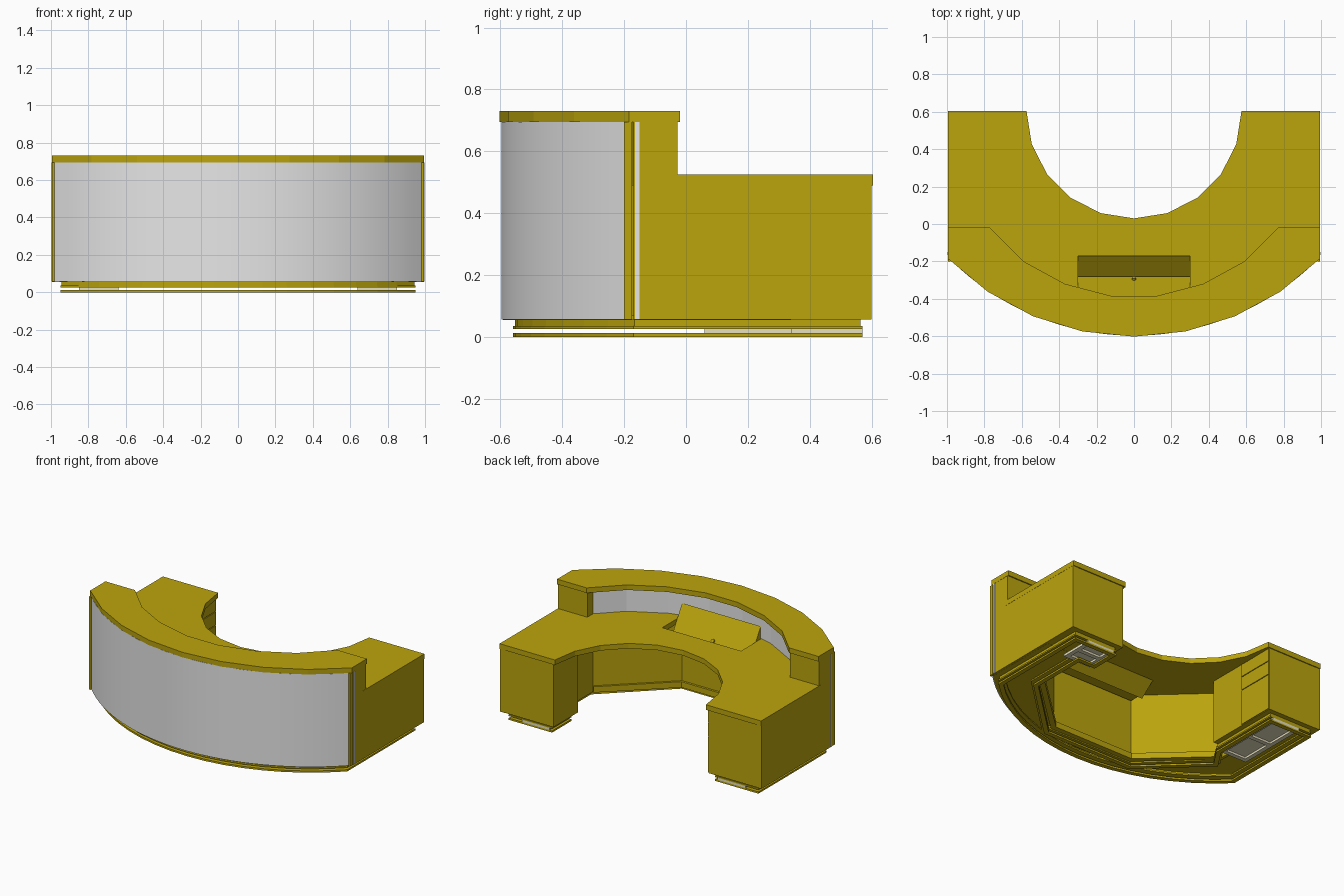
import bpy, bmesh, math
from mathutils import Vector

if "Cube" in bpy.data.objects:
    bpy.data.objects.remove(bpy.data.objects["Cube"])

def material(name, rgb):
    m = bpy.data.materials.new(name)
    m.diffuse_color = (*rgb, 1)
    m.use_nodes = True
    m.node_tree.nodes["Principled BSDF"].inputs["Base Color"].default_value = m.diffuse_color
    return m

YELLOW = material("mustard", (0.50, 0.375, 0.004))
GREY = material("light_grey", (0.83, 0.83, 0.83))
CREAM = material("cream", (0.82, 0.77, 0.53))

def finish(name, bm, mat):
    bmesh.ops.recalc_face_normals(bm, faces=bm.faces)
    me = bpy.data.meshes.new(name)
    bm.to_mesh(me)
    bm.free()
    me.materials.append(mat)
    ob = bpy.data.objects.new(name, me)
    bpy.context.collection.objects.link(ob)
    return ob

def extrude(name, pts, vec, mat):
    """Closed 3D outline pushed along a vector."""
    bm = bmesh.new()
    f = bm.faces.new([bm.verts.new(p) for p in pts])
    r = bmesh.ops.extrude_face_region(bm, geom=[f])
    bmesh.ops.translate(bm, vec=vec, verts=[v for v in r["geom"] if isinstance(v, bmesh.types.BMVert)])
    return finish(name, bm, mat)

def prism(name, pts, z0, z1, mat):
    return extrude(name, [(x, y, z0) for x, y in pts], (0, 0, z1 - z0), mat)

def box(name, x0, x1, y0, y1, z0, z1, mat):
    return prism(name, [(x0, y0), (x1, y0), (x1, y1), (x0, y1)], z0, z1, mat)

def offset(path, d, closed=False):
    """Mitred sideways offset of a 2D path."""
    out, n = [], len(path)
    for i, p in enumerate(path):
        a = path[i - 1] if (i or closed) else None
        b = path[(i + 1) % n] if (i < n - 1 or closed) else None
        p = Vector(p)
        ns = [Vector((-t.y, t.x)).normalized() for t in
              ([p - Vector(a)] if a else []) + ([Vector(b) - p] if b else [])]
        m = sum(ns, Vector((0, 0))).normalized()
        out.append(tuple(p + m * d / max(m.dot(ns[0]), 0.4)))
    return out

def strip(name, path, width, z0, z1, mat):
    return prism(name, list(path) + offset(path, width)[::-1], z0, z1, mat)

def ring(name, path, width, z0, z1, mat):
    """Closed band following an outline."""
    bm = bmesh.new()
    loops = [[bm.verts.new((x, y, z)) for x, y in q] for q, z in
             ((path, z0), (path, z1), (offset(path, width, True), z1), (offset(path, width, True), z0))]
    n = len(path)
    for k in range(4):
        a, b = loops[k], loops[(k + 1) % 4]
        for i in range(n):
            j = (i + 1) % n
            bm.faces.new((a[i], a[j], b[j], b[i]))
    return finish(name, bm, mat)

def arc(r, xmax, n):
    """Front curve from left to right, centred behind the desk."""
    t = math.asin(xmax / r)
    return [(r * math.sin(a), 0.793 - r * math.cos(a))
            for a in (t * (2 * i / n - 1) for i in range(n + 1))]

def mirrored(half):
    return half + [(-x, y) for x, y in half[::-1]]

inner_edge = mirrored([(0.77, -0.02), (0.59, -0.20), (0.37, -0.32), (0.12, -0.385)])
upstand_line = offset(inner_edge, 0.05)
wall_line = mirrored([(0.72, 0.34), (0.72, -0.02), (0.31, -0.40)])

# raised visitor counter
prism("counter_top", arc(1.395, 0.995, 8) + [(0.995, -0.02)] + inner_edge + [(-0.995, -0.02)],
      0.695, 0.73, YELLOW)

# curved front cladding, smooth
cladding = strip("front_panel", arc(1.39, 0.982, 32), 0.018, 0.057, 0.695, GREY)
for p in cladding.data.polygons:
    p.use_smooth = True
bpy.context.view_layer.objects.active = cladding
cladding.select_set(True)
bpy.ops.object.shade_smooth_by_angle(angle=math.radians(30))

# grey upstand between work surface and counter
strip("inner_upstand", upstand_line, 0.012, 0.51, 0.695, GREY)

# work surface with a rounded sitter's bay and a slot for the flap
bay = [(0.575 * math.sin(math.radians(a)), 0.605 - 0.575 * math.cos(math.radians(a)))
       for a in range(-90, 91, 18)]
top = prism("work_surface", [(-0.995, 0.605)] + bay + [(0.995, 0.605), (0.995, -0.06)]
            + offset(inner_edge, 0.055) + [(-0.995, -0.06)], 0.49, 0.525, YELLOW)
cutter = box("slot_cutter", -0.30, 0.30, -0.335, -0.17, 0.4, 0.6, YELLOW)
cutter.hide_render = True
cutter.hide_viewport = True
cut = top.modifiers.new("slot", "BOOLEAN")
cut.operation = "DIFFERENCE"
cut.solver = "EXACT"
cut.object = cutter

# tilted flap, slot floor and knob
extrude("flap", [(-0.299, -0.28, 0.44), (-0.299, -0.385, 0.612), (-0.299, -0.385, 0.44)], (0.598, 0, 0), YELLOW)
extrude("slot_floor", [(-0.3, -0.17, 0.515), (-0.3, -0.28, 0.425), (-0.3, -0.28, 0.41), (-0.3, -0.17, 0.50)],
        (0.6, 0, 0), YELLOW)
bm = bmesh.new()
bmesh.ops.create_cone(bm, cap_ends=True, segments=12, radius1=0.012, radius2=0.012, depth=0.016)
knob = finish("flap_knob", bm, YELLOW)
knob.location = (0, -0.293, 0.467)
knob.rotation_euler = (-math.radians(58), 0, 0)

# knee-space back wall with skirting
strip("knee_wall", wall_line, 0.02, 0.03, 0.49, YELLOW)
strip("knee_skirting", wall_line[1:5], -0.015, 0.03, 0.07, YELLOW)

# crescent floor of the front body
prism("body_floor", arc(1.385, 0.98, 16) + [(0.98, 0.34)] + wall_line + [(-0.98, 0.34)],
      0.055, 0.07, YELLOW)

# plinth: stacked bands under the body outline, short pedestal on the right, long on the left
foot = arc(1.352, 0.95, 16) + [
    (0.95, 0.57), (0.62, 0.57), (0.62, 0.36), (0.745, 0.36), (0.745, -0.03), (0.33, -0.425),
    (-0.33, -0.425), (-0.70, -0.07), (-0.62, 0.05), (-0.62, 0.57), (-0.95, 0.57)]
ring("plinth_band", offset(foot, 0.006, True), 0.02, 0.035, 0.056, YELLOW)
ring("plinth_plate", foot, 0.045, 0.026, 0.036, YELLOW)
ring("floor_rail", foot, 0.03, 0.0, 0.012, YELLOW)

for s, side, ped_front, base_front in ((1, "right", 0.333, 0.34), (-1, "left", 0.06, 0.06)):
    def sbox(name, x0, x1, *rest):
        return box(side + "_" + name, min(s * x0, s * x1), max(s * x0, s * x1), *rest)

    # pedestal, outer side panel and raised block
    sbox("pedestal", 0.59, 0.98, ped_front, 0.598, 0.056, 0.49, YELLOW)
    sbox("side_panel", 0.955, 0.994, -0.17, 0.60, 0.056, 0.49, YELLOW)
    prism(side + "_raised_block", [(s * x, y) for x, y in
          ((0.77, -0.028), (0.994, -0.028), (0.994, -0.17), (0.77, -0.32))], 0.49, 0.695, YELLOW)
    # trims where the curved cladding ends
    sbox("end_post", 0.98, 0.994, -0.20, -0.175, 0.057, 0.695, YELLOW)
    sbox("end_strip", 0.978, 0.997, -0.165, -0.15, 0.057, 0.695, GREY)
    # cream base frame and tray below the pedestal
    for i, x in enumerate((0.64, 0.82)):
        sbox("base_rail_%d" % i, x, x + 0.03, base_front, 0.57, 0.010, 0.027, CREAM)
    mid = (base_front + 0.54) / 2
    for i, y in enumerate((base_front, mid, 0.54)):
        sbox("base_crossbar_%d" % i, 0.64, 0.85, y, y + 0.03, 0.010, 0.027, CREAM)
    sbox("base_tray", 0.645, 0.845, base_front + 0.005, 0.565, 0.024, 0.030, CREAM)

# drawer fronts on the long pedestal
for i, (z0, z1) in enumerate(((0.06, 0.30), (0.305, 0.395), (0.40, 0.485))):
    box("drawer_%d" % i, -0.595, -0.584, 0.335, 0.595, z0, z1, YELLOW)
